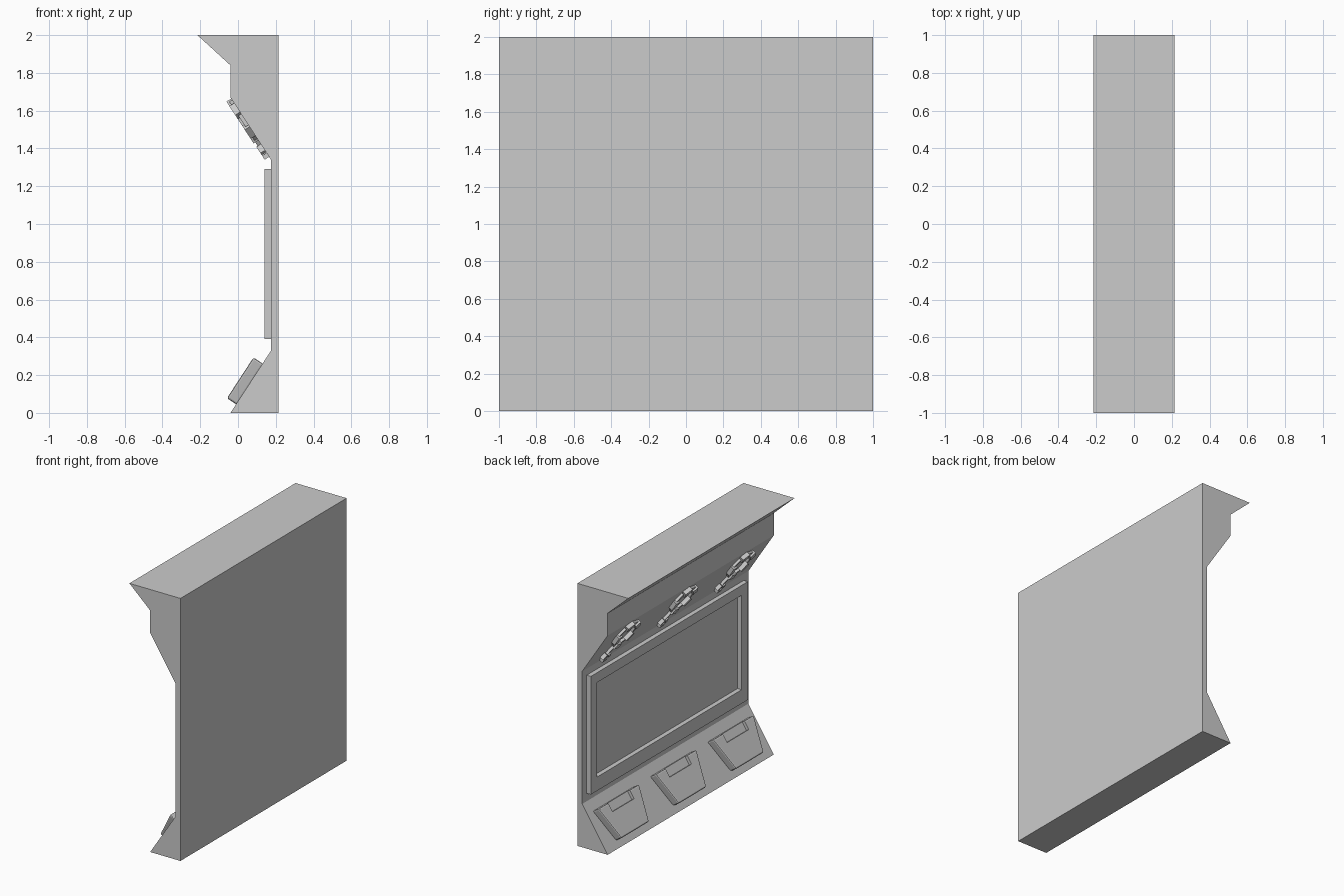
import bpy, bmesh, math
from mathutils import Matrix, Vector

if "Cube" in bpy.data.objects:
    bpy.data.objects.remove(bpy.data.objects["Cube"])


def basis(origin, up):
    """Local frame on a wall face: a = -y, b = up the face, c = outward."""
    a, b = Vector((0, -1, 0)), Vector(up).normalized()
    m = Matrix((a, b, a.cross(b))).transposed().to_4x4()
    m.translation = origin
    return m


def prism(name, pts, faces, depth, m, base=0.0):
    """Extrude flat faces (sharing points) outward along the frame's c axis."""
    bm = bmesh.new()
    vs = [bm.verts.new((p[0], p[1], base)) for p in pts]
    fs = [bm.faces.new([vs[i] for i in f]) for f in faces]
    ext = bmesh.ops.extrude_face_region(bm, geom=fs, use_keep_orig=True)
    bmesh.ops.translate(bm, vec=(0, 0, depth),
                        verts=[g for g in ext["geom"] if isinstance(g, bmesh.types.BMVert)])
    bmesh.ops.recalc_face_normals(bm, faces=bm.faces)
    me = bpy.data.meshes.new(name)
    bm.to_mesh(me)
    bm.free()
    ob = bpy.data.objects.new(name, me)
    ob.matrix_world = m
    bpy.context.collection.objects.link(ob)
    return ob


def block(name, centre, size, angle, depth, m):
    """Rotated rectangular block on a wall face."""
    r = Matrix.Rotation(angle, 2)
    pts = [Vector(centre) + r @ Vector((sx * size[0] / 2, sy * size[1] / 2))
           for sx, sy in ((-1, -1), (1, -1), (1, 1), (-1, 1))]
    return prism(name, pts, [range(4)], depth, m)


# wall body: side profile extruded along y
profile = [(-0.215, 2), (-0.04, 1.84), (-0.04, 1.67), (0.175, 1.34),
           (0.175, 0.33), (-0.04, 0), (0.215, 0), (0.215, 2)]
side = Matrix(((1, 0, 0, 0), (0, 0, -1, 0), (0, 1, 0, 0), (0, 0, 0, 1)))
prism("wall_body", profile, [range(8)], 2.0, side, -1.0)

# rectangular window frame
corners = ((-1, -1), (1, -1), (1, 1), (-1, 1))
pts = [(sx * 0.945, 0.84 + sz * 0.45) for sx, sz in corners]
pts += [(sx * 0.87, 0.855 + sz * 0.36) for sx, sz in corners]
prism("window_frame", pts, [(i, (i + 1) % 4, 4 + (i + 1) % 4, 4 + i) for i in range(4)],
      0.035, basis((0.175, 0, 0), (0, 0, 1)))

for n, y in enumerate((-0.69, 0, 0.69), 1):
    # tapered bin on the lower slope, with a notch in its upper edge
    low = basis((-0.04, y, 0), (0.215, 0, 0.33))
    bin_ob = prism(f"bin_{n}", [(-0.165, 0.055), (0.165, 0.055), (0.245, 0.312), (-0.245, 0.312)],
                   [range(4)], 0.064, low, -0.006)
    bev = bin_ob.modifiers.new("bevel", "BEVEL")
    bev.width, bev.segments = 0.01, 2
    cutter = prism(f"notch_cutter_{n}", [(-0.13, 0.245), (0.13, 0.245), (0.13, 0.35), (-0.13, 0.35)],
                   [range(4)], 0.06, low, 0.035)
    cutter.hide_render = True
    cutter.hide_viewport = True
    cut = bin_ob.modifiers.new("notch", "BOOLEAN")
    cut.object, cut.operation, cut.solver = cutter, "DIFFERENCE", "EXACT"

    # raised emblem on the upper slope: segmented ring, stem and small foot
    up = basis((0.175, y, 1.34), (-0.215, 0, 0.33))
    for k in range(10):
        t = math.tau * k / 10
        c = (0.105 * math.cos(t), 0.255 + 0.105 * math.sin(t))
        wide = k % 2
        block(f"ring_segment_{n}_{k}", c, (0.045 if wide else 0.025, 0.07), t,
              0.03 if wide else 0.018, up)
    stem = Vector((-0.055, -0.1))
    block(f"emblem_stem_{n}", (-0.068, 0.125), (0.02, 0.1),
          math.atan2(stem.y, stem.x) + math.pi / 2, 0.02, up)
    for k in range(3):
        t = math.tau * k / 3 + 0.5
        block(f"emblem_foot_{n}_{k}", (-0.095 + 0.028 * math.cos(t), 0.06 + 0.028 * math.sin(t)),
              (0.025, 0.045), t, 0.028, up)
